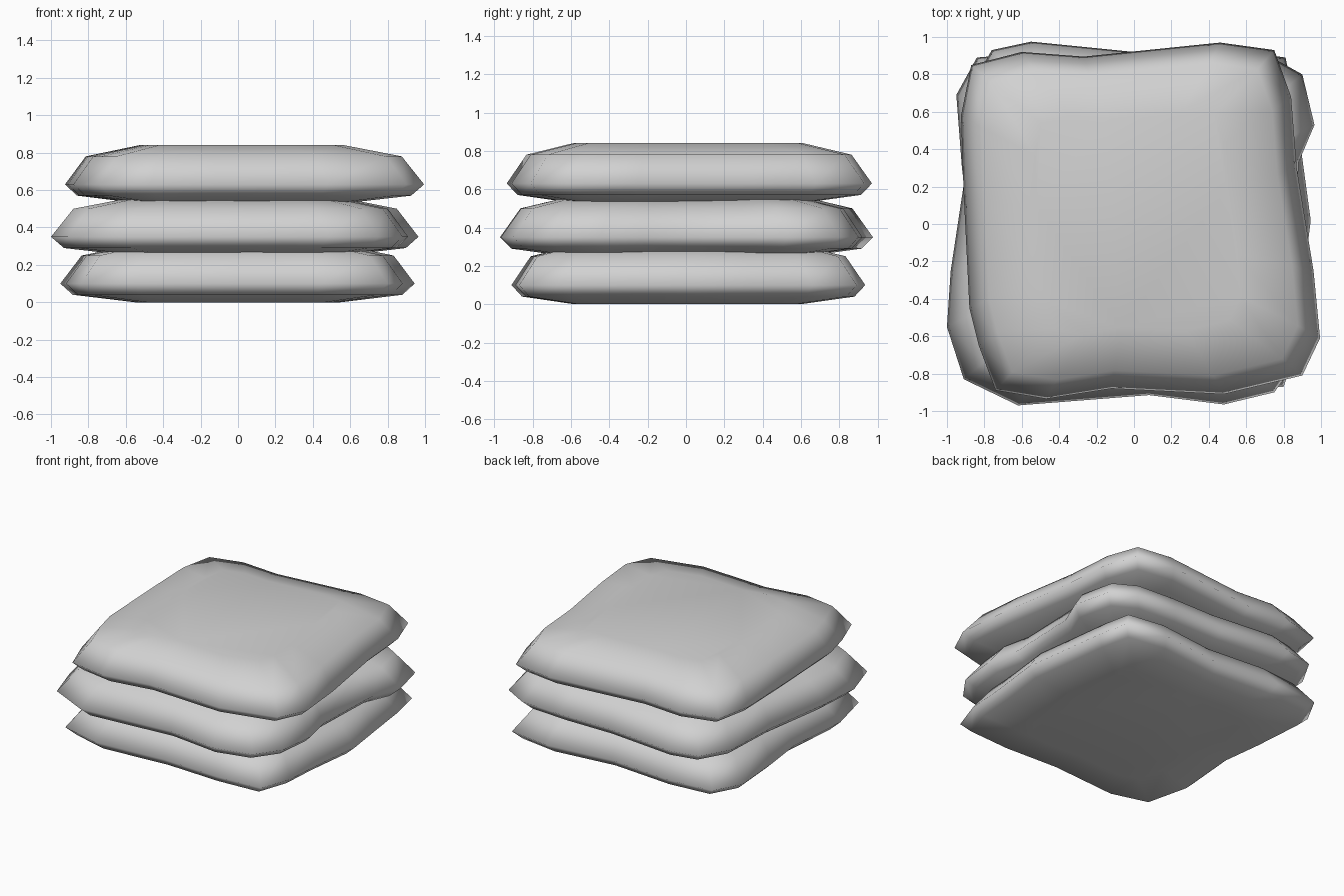
import bpy
import bmesh

default_cube = bpy.data.objects.get("Cube")
if default_cube:
    bpy.data.objects.remove(default_cube, do_unlink=True)


def make_material(name, colour):
    material = bpy.data.materials.new(name)
    material.use_nodes = True
    material.diffuse_color = colour
    material.node_tree.nodes["Principled BSDF"].inputs["Base Color"].default_value = colour
    return material


cloth = make_material("plain grey cloth", (.64, .64, .64, 1))

# Pillow cross-section from underside to top: (height, share of width, share of depth)
SECTION = [(0, .58, .64), (.04, .93, .94), (.1, 1, 1), (.25, .88, .89), (.31, .57, .63)]


def make_sack(name, outline, base):
    """Loft a soft sack through scaled copies of its plan outline."""
    bm = bmesh.new()
    rings = []
    for height, wide, deep in SECTION:
        rings.append([bm.verts.new((x * wide, y * deep, base + height))
                      for x, y in outline])
    count = len(outline)
    for lower, upper in zip(rings, rings[1:]):
        for i in range(count):
            j = (i + 1) % count
            bm.faces.new((lower[i], lower[j], upper[j], upper[i]))
    bm.faces.new(rings[-1])
    bm.faces.new(rings[0][::-1])
    bmesh.ops.recalc_face_normals(bm, faces=bm.faces)
    for face in bm.faces:
        face.smooth = True

    mesh = bpy.data.meshes.new(name)
    bm.to_mesh(mesh)
    bm.free()
    mesh.materials.append(cloth)
    sack = bpy.data.objects.new(name, mesh)
    bpy.context.collection.objects.link(sack)
    return sack


# Plan outlines, anticlockwise from the front left corner of the plan
bottom_outline = [
    (-.84, -.83), (-.55, -.91), (0, -.87), (.45, -.89), (.8, -.87),
    (.88, -.64), (.9, -.35), (.945, .02), (.9, .35), (.86, .66),
    (.81, .89), (.5, .935), (0, .88), (-.5, .92), (-.84, .89),
    (-.95, .69), (-.92, .3), (-.88, -.02), (-.92, -.5)]

middle_outline = [
    (-.91, -.83), (-.62, -.97), (.08, -.915), (.48, -.965), (.75, -.9),
    (.88, -.72), (.91, -.45), (.86, -.22), (.88, .33), (.965, .53),
    (.9, .8), (.72, .9), (.4, .92), (0, .92), (-.55, .975),
    (-.76, .93), (-.88, .72), (-.9, .28), (-.98, -.25), (-1, -.55)]

top_outline = [
    (-.74, -.89), (-.47, -.935), (-.12, -.88), (.48, -.91), (.9, -.81),
    (.995, -.61), (.96, -.25), (.87, .3), (.84, .68), (.75, .93),
    (.46, .97), (-.27, .895), (-.6, .92), (-.87, .85), (-.925, .58),
    (-.91, .15), (-.88, -.45), (-.83, -.65)]

# Stack of three sacks, each sinking slightly into the one below
make_sack("bottom_sack", bottom_outline, 0)
make_sack("middle_sack", middle_outline, .25)
make_sack("top_sack", top_outline, .53)
